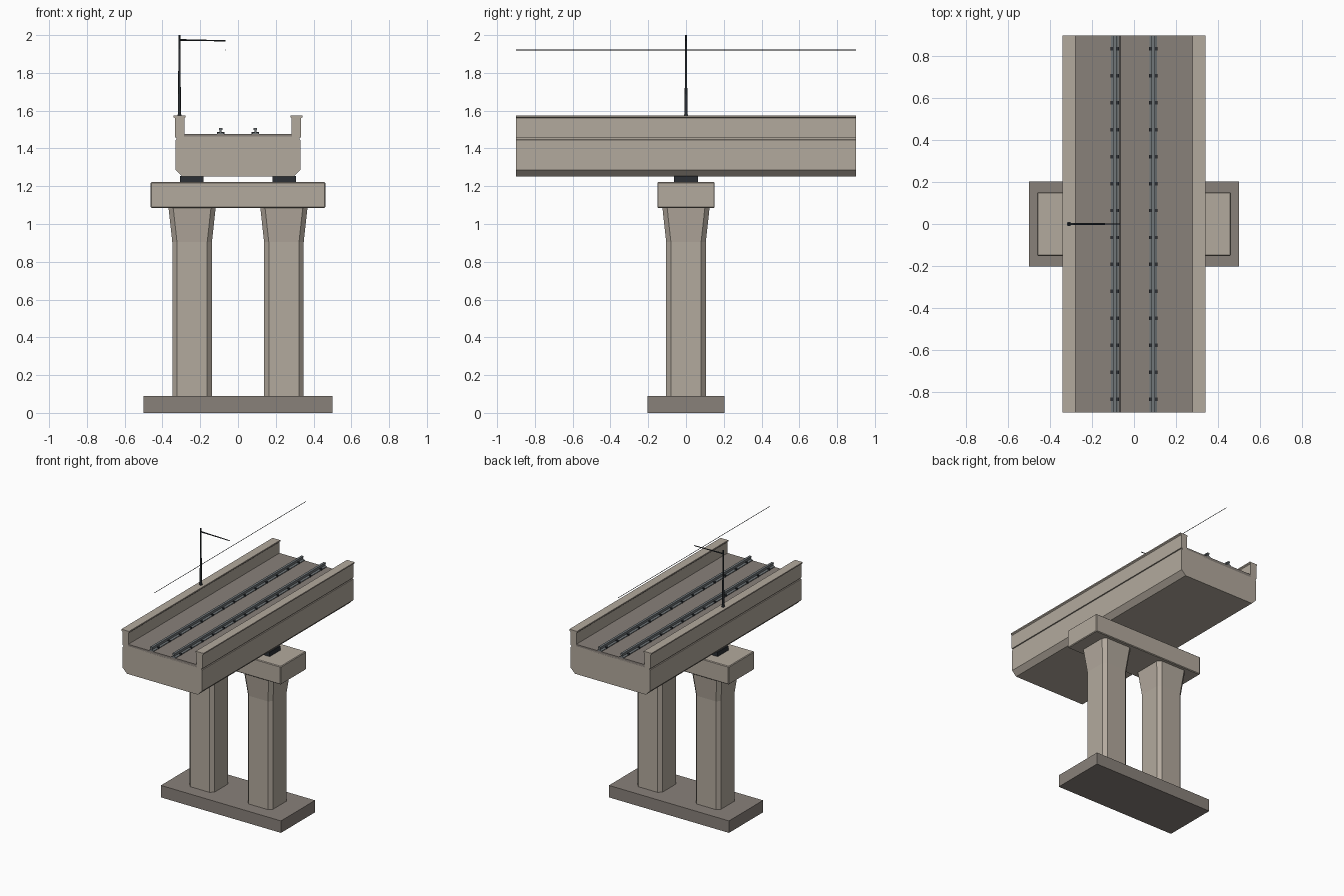
import bpy, bmesh, math
from mathutils import Vector

if "Cube" in bpy.data.objects:
    bpy.data.objects.remove(bpy.data.objects["Cube"])


def material(name, rgb):
    m = bpy.data.materials.new(name)
    m.diffuse_color = (*rgb, 1)
    m.use_nodes = True
    m.node_tree.nodes["Principled BSDF"].inputs["Base Color"].default_value = m.diffuse_color
    return m


CONCRETE = material("concrete", (0.45, 0.40, 0.34))
DARK_CONCRETE = material("dark_concrete", (0.25, 0.22, 0.195))
STEEL = material("steel", (0.16, 0.18, 0.19))
BLACK = material("black", (0.025, 0.03, 0.035))


def finish(name, bm, mat):
    bmesh.ops.recalc_face_normals(bm, faces=bm.faces)
    me = bpy.data.meshes.new(name)
    bm.to_mesh(me)
    bm.free()
    me.materials.append(mat)
    ob = bpy.data.objects.new(name, me)
    bpy.context.collection.objects.link(ob)
    return ob


def loft(name, rings, mat):
    """Skin a stack of equal-length rings and cap both ends."""
    bm = bmesh.new()
    vs = [[bm.verts.new(p) for p in r] for r in rings]
    n = len(vs[0])
    for a, b in zip(vs, vs[1:]):
        for i in range(n):
            bm.faces.new((a[i], a[(i + 1) % n], b[(i + 1) % n], b[i]))
    bm.faces.new(vs[0])
    bm.faces.new(vs[-1])
    return finish(name, bm, mat)


def extrude_y(name, profile, half, mat):
    return loft(name, [[(x, y, z) for x, z in profile] for y in (-half, half)], mat)


def box(name, x, y, z, mat, bevel=0):
    bm = bmesh.new()
    bmesh.ops.create_cube(bm, size=1)
    for v in bm.verts:
        v.co = [r[0] + (c + 0.5) * (r[1] - r[0]) for c, r in zip(v.co, (x, y, z))]
    ob = finish(name, bm, mat)
    if bevel:
        m = ob.modifiers.new("bevel", 'BEVEL')
        m.width, m.segments = bevel, 1
    return ob


def rod(name, a, b, r1, r2, mat, sides=10):
    a, b = Vector(a), Vector(b)
    q = (b - a).to_track_quat('Z', 'Y')
    rings = [[p + q @ Vector((r * math.cos(t), r * math.sin(t), 0))
              for t in (2 * math.pi * i / sides for i in range(sides))]
             for p, r in ((a, r1), (b, r2))]
    ob = loft(name, rings, mat)
    for p in ob.data.polygons:
        p.use_smooth = len(p.vertices) == 4
    return ob


def octagon(cx, h, c, z):
    k = h - c
    return [(cx + x, y, z) for x, y in ((h, -k), (h, k), (k, h), (-k, h),
                                        (-h, k), (-h, -k), (-k, -h), (k, -h))]


# Footing, pier cap
box("footing", (-0.5, 0.5), (-0.203, 0.203), (0, 0.09), DARK_CONCRETE)
box("pier_cap", (-0.463, 0.463), (-0.152, 0.152), (1.085, 1.222), CONCRETE, 0.005)

# Chamfered columns with flared heads, and bearings
for side, s in (("left", -1), ("right", 1)):
    loft(side + "_column", [octagon(s * 0.243, h, c, z) for h, c, z in
         ((0.105, 0.025, 0.001), (0.105, 0.025, 0.905), (0.125, 0.025, 1.088))], CONCRETE)
    box(side + "_bearing", (s * 0.245 - 0.063, s * 0.245 + 0.063), (-0.063, 0.063),
        (1.218, 1.255), BLACK)

# Deck girder with lower chamfers, and track slab
half = [(0.295, 1.252), (0.33, 1.287), (0.33, 1.445), (0.325, 1.448), (0.325, 1.462)]
extrude_y("deck_girder", half + [(-x, z) for x, z in reversed(half)], 0.9, CONCRETE)
box("track_slab", (-0.287, 0.287), (-0.9, 0.9), (1.455, 1.476), DARK_CONCRETE)

# Parapets with overhanging copings
wall = [(0.284, 1.458), (0.334, 1.458), (0.334, 1.56), (0.342, 1.566),
        (0.342, 1.575), (0.278, 1.575), (0.278, 1.566), (0.284, 1.56)]
for side, s in (("left", -1), ("right", 1)):
    extrude_y(side + "_parapet", [(s * x, z) for x, z in wall], 0.9, CONCRETE)

# Rails and fasteners
rail = [(0.018, 1.474), (0.018, 1.481), (0.005, 1.486), (0.005, 1.496),
        (0.009, 1.499), (0.009, 1.507)]
for side, s in (("left", -1), ("right", 1)):
    cx = s * 0.092
    prof = [(cx + x, z) for x, z in rail] + [(cx - x, z) for x, z in reversed(rail)]
    extrude_y(side + "_rail", prof, 0.9, STEEL)
    for i in range(14):
        y = (i - 6.5) * 0.1285
        for e in (-1, 1):
            fx = cx + e * 0.0125
            box(f"{side}_rail_clip", (fx - 0.0075, fx + 0.0075), (y - 0.008, y + 0.008),
                (1.474, 1.488), BLACK)

# Overhead line mast, arm and contact wire
rod("mast_base", (-0.31, 0, 1.573), (-0.31, 0, 1.581), 0.011, 0.011, BLACK)
rod("mast", (-0.31, 0, 1.57), (-0.31, 0, 2.0), 0.008, 0.005, BLACK)
rod("mast_arm", (-0.31, 0, 1.974), (-0.067, 0, 1.97), 0.005, 0.003, BLACK, 8)
rod("contact_wire", (-0.067, -0.9, 1.921), (-0.067, 0.9, 1.921), 0.0018, 0.0018, BLACK, 6)
